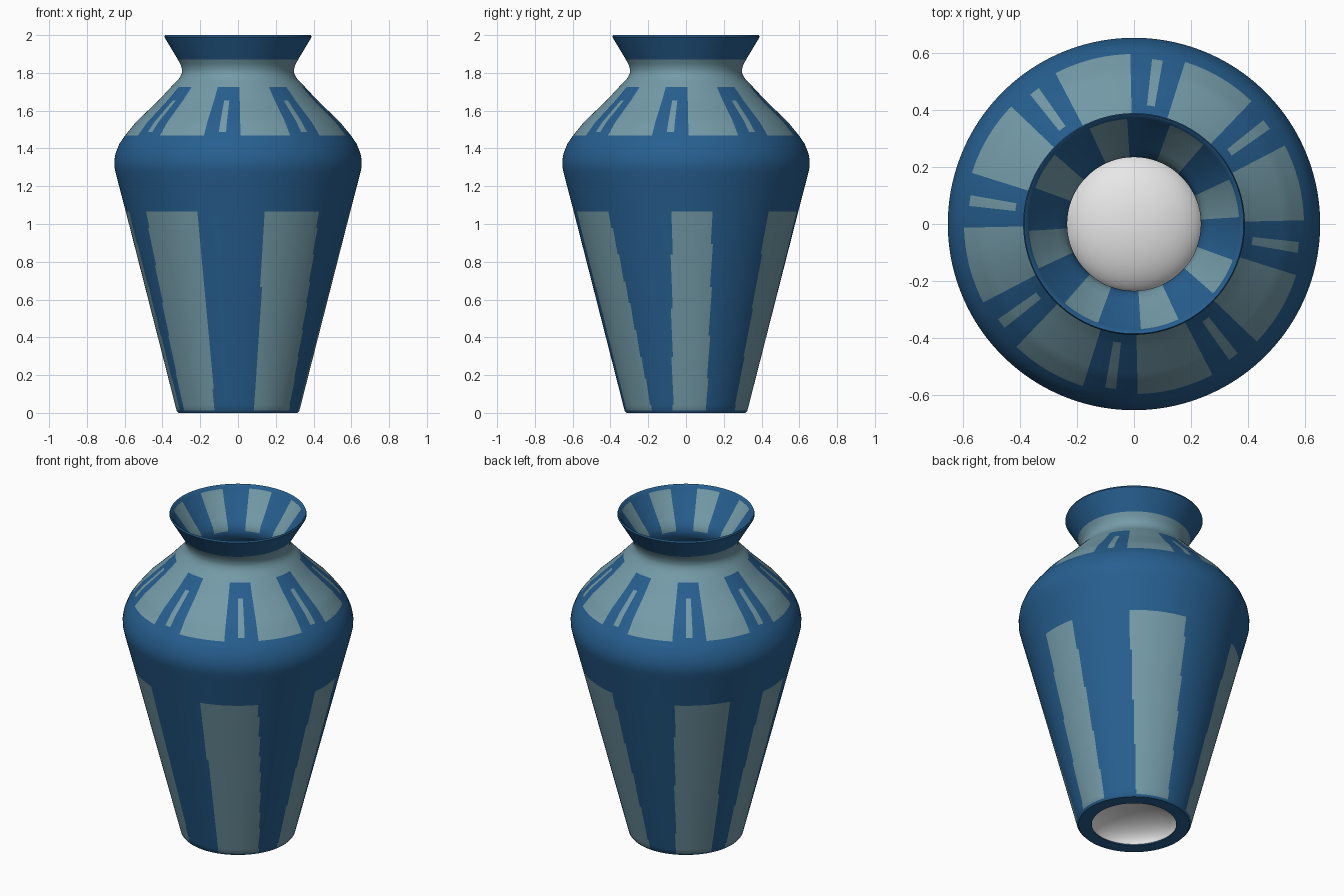
import bpy, bmesh, math

if "Cube" in bpy.data.objects:
    bpy.data.objects.remove(bpy.data.objects["Cube"])

def material(name, rgb):
    m = bpy.data.materials.new(name)
    m.diffuse_color = (*rgb, 1)
    m.use_nodes = True
    m.node_tree.nodes["Principled BSDF"].inputs["Base Color"].default_value = m.diffuse_color
    return m

blue = material("deep_blue", (0.02, 0.115, 0.28))
teal = material("pale_teal", (0.175, 0.33, 0.395))
grey = material("light_grey", (0.8, 0.8, 0.8))

# Wall profiles (radius, height)
OUTER = [(0.24, 0.0), (0.315, 0.0), (0.325, 0.012), (0.594, 1.065), (0.645, 1.26),
         (0.654, 1.30), (0.655, 1.335), (0.648, 1.375), (0.628, 1.425), (0.598, 1.468),
         (0.54, 1.54), (0.42, 1.655), (0.355, 1.725), (0.312, 1.77), (0.298, 1.795),
         (0.296, 1.815), (0.302, 1.84), (0.318, 1.87), (0.390, 1.99), (0.386, 2.0)]
INNER = [(0.378, 1.995), (0.37, 1.98), (0.29, 1.865), (0.248, 1.81), (0.235, 1.775),
         (0.24, 1.73), (0.29, 1.675), (0.55, 1.42), (0.58, 1.33), (0.57, 1.25),
         (0.26, 0.03)]

# Body stripes: left and right edge in degrees, at the top and at the base
STRIPES = [(-145, -111, -152, -112), (-76, -44, -75, -34), (-7, 13.5, -12, 19),
           (47, 80, 52, 86), (119, 150, 115, 151), (173, 193.5, 168, 199)]

def near(angle, centre, half, step=360):
    return abs((angle - centre + step / 2) % step - step / 2) < half

def wall_colour(a, z, outside):
    if not outside:                                   # stripes inside the mouth
        return int(1.785 < z < 1.98 and near(a, 14.5, 10.5, 45))
    if 0.012 < z < 1.065:                             # tall body stripes
        t = z / 1.065
        for lt, rt, lb, rb in STRIPES:
            lo, hi = lb + (lt - lb) * t, rb + (rt - rb) * t
            if near(a, (lo + hi) / 2, (hi - lo) / 2):
                return 1
    if 1.725 < z < 1.87:                              # neck band
        return 1
    if 1.468 < z < 1.725:                             # shoulder panels and slivers
        if near(a, 14.3, 12.6, 45):
            return 1
        return int(1.485 < z < 1.66 and near(a, -8, 1.6, 45))
    return 0

def resample(points, step):
    out = []
    for p, q in zip(points, points[1:]):
        n = max(1, math.ceil(math.dist(p, q) / step))
        out += [(p[0] + (q[0] - p[0]) * i / n, p[1] + (q[1] - p[1]) * i / n) for i in range(n)]
    return out + [points[-1]]

def lathe(name, profile, sides, mats, colour=None, closed=False):
    bm = bmesh.new()
    rings = []
    for r, z in profile:
        rings.append([bm.verts.new((r * math.cos(2 * math.pi * i / sides),
                                    r * math.sin(2 * math.pi * i / sides), z))
                      for i in range(sides)])
    pairs = list(zip(range(len(rings)), range(1, len(rings))))
    if closed:
        pairs.append((len(rings) - 1, 0))
    for j, k in pairs:
        for i in range(sides):
            n = (i + 1) % sides
            f = bm.faces.new((rings[j][i], rings[j][n], rings[k][n], rings[k][i]))
            if colour:
                f.material_index = colour((i + 0.5) * 360 / sides,
                                          (profile[j][1] + profile[k][1]) / 2, j)
    bmesh.ops.remove_doubles(bm, verts=bm.verts, dist=1e-5)
    me = bpy.data.meshes.new(name)
    bm.to_mesh(me)
    bm.free()
    ob = bpy.data.objects.new(name, me)
    bpy.context.collection.objects.link(ob)
    for m in mats:
        me.materials.append(m)
    bpy.ops.object.select_all(action='DESELECT')
    ob.select_set(True)
    bpy.context.view_layer.objects.active = ob
    bpy.ops.object.shade_smooth_by_angle(angle=math.radians(40))
    return ob

# Vase wall: outside, lip and inside in one turned shell
outer = resample(OUTER, 0.03)
inner = resample(INNER, 0.05)
lathe("vase_wall", outer + inner, 288, [blue, teal],
      lambda a, z, j: wall_colour(a, z, j < len(outer) - 1), closed=True)

# Domed floor closing the base
dome = [(0.25 * math.cos(t * math.pi / 20), 0.006 + 0.12 * math.sin(t * math.pi / 20))
        for t in range(11)]
lathe("vase_floor", dome, 64, [grey])
